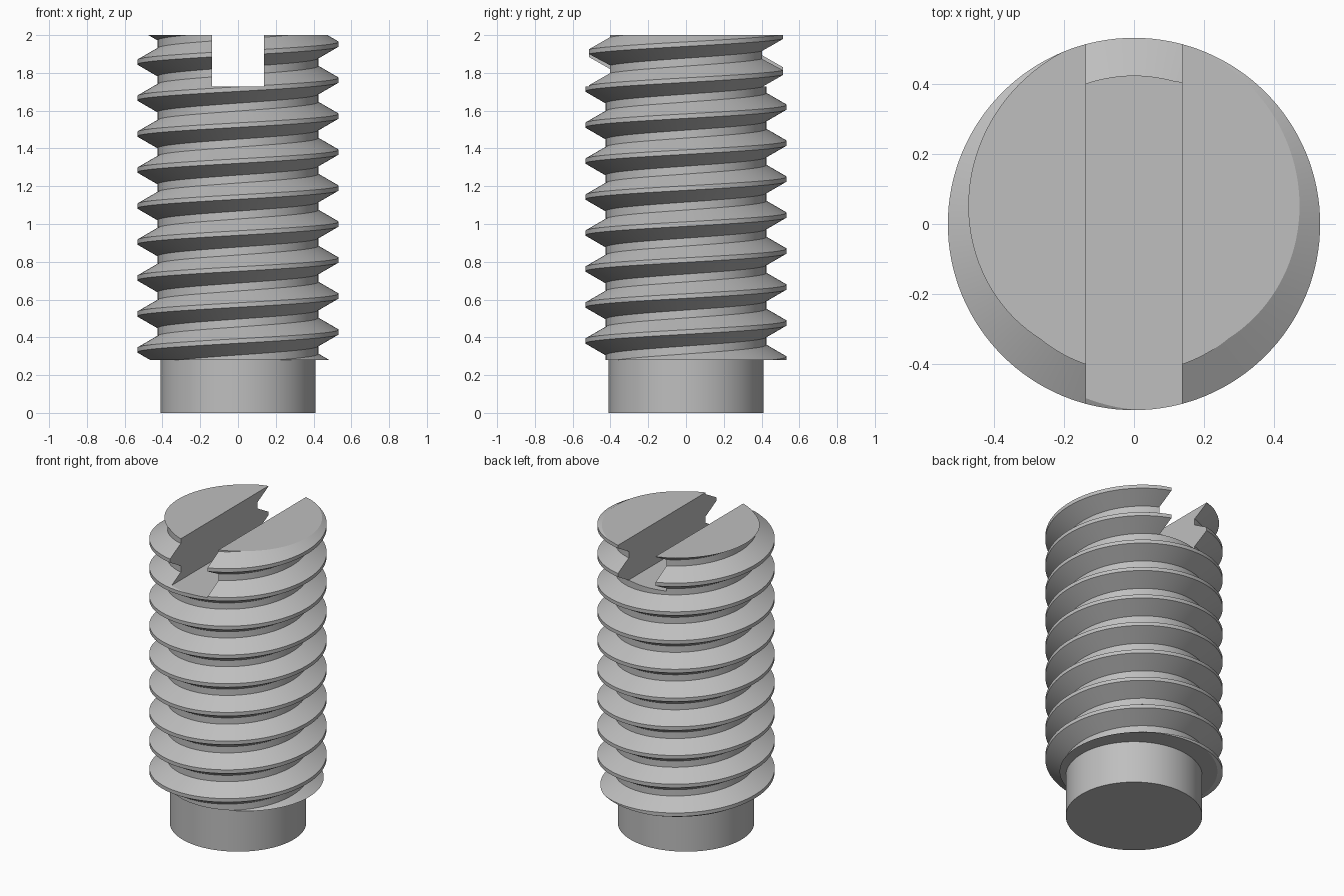
import bpy, bmesh, math

cube = bpy.data.objects.get("Cube")
if cube:
    bpy.data.objects.remove(cube, do_unlink=True)

HEIGHT, SHOULDER = 2.0, 0.28
CREST_R, ROOT_R, TIP_R = 0.533, 0.425, 0.41
PITCH, STEPS = 0.1905, 128
SLOT_HALF, SLOT_FLOOR = 0.138, 1.727

steel = bpy.data.materials.new("grey steel")
steel.use_nodes = True
grey = (0.52, 0.52, 0.52, 1)
steel.diffuse_color = grey
steel.node_tree.nodes["Principled BSDF"].inputs["Base Color"].default_value = grey


def finish(obj):
    obj.data.materials.clear()
    obj.data.materials.append(steel)
    bpy.ops.object.select_all(action="DESELECT")
    obj.select_set(True)
    bpy.context.view_layer.objects.active = obj
    bpy.ops.object.shade_smooth_by_angle(angle=math.radians(25))


# Threaded body: a trapezoid profile swept along a right-handed helix
flat = 0.012
flank = flat + (CREST_R - ROOT_R) * math.tan(math.radians(30))
profile = [(ROOT_R, -flank), (CREST_R, -flat), (CREST_R, flat), (ROOT_R, flank)]
start = 0.333 - PITCH * 2.5
turns = 13

bm = bmesh.new()
rings = []
for i in range(STEPS * turns + 1):
    a = math.tau * i / STEPS
    z = start + PITCH * i / STEPS
    rings.append([bm.verts.new((r * math.cos(a), r * math.sin(a), z + dz))
                  for r, dz in profile])
for i in range(STEPS * turns):
    here, after = rings[i], rings[i + 1]
    for j in range(3):
        bm.faces.new((here[j], after[j], after[j + 1], here[j + 1]))
    if i + STEPS < STEPS * turns:
        bm.faces.new((here[3], after[3], rings[i + STEPS + 1][0], rings[i + STEPS][0]))

# Trim both ends flat and cap them
for z, side in ((SHOULDER, -1), (HEIGHT, 1)):
    bmesh.ops.bisect_plane(bm, geom=bm.verts[:] + bm.edges[:] + bm.faces[:],
                           plane_co=(0, 0, z), plane_no=(0, 0, side),
                           clear_outer=True)
bmesh.ops.holes_fill(bm, edges=[e for e in bm.edges if e.is_boundary], sides=0)
bmesh.ops.recalc_face_normals(bm, faces=bm.faces)
mesh = bpy.data.meshes.new("threaded_body")
bm.to_mesh(mesh)
bm.free()
body = bpy.data.objects.new("threaded_body", mesh)
bpy.context.collection.objects.link(body)

# Screwdriver slot across the top
bpy.ops.mesh.primitive_cube_add(size=1, location=(0, 0, SLOT_FLOOR + 0.5))
cutter = bpy.context.object
cutter.name = "slot_cutter"
cutter.scale = (SLOT_HALF * 2, 2, 1)
cutter.hide_render = True
bpy.context.view_layer.update()
cut = body.modifiers.new("slot", "BOOLEAN")
cut.operation = "DIFFERENCE"
cut.solver = "EXACT"
cut.object = cutter
bpy.context.view_layer.objects.active = body
bpy.ops.object.modifier_apply(modifier=cut.name)
bpy.data.objects.remove(cutter, do_unlink=True)
finish(body)

# Plain cylindrical tip
bpy.ops.mesh.primitive_cylinder_add(vertices=STEPS, radius=TIP_R, depth=SHOULDER,
                                    location=(0, 0, SHOULDER / 2))
tip = bpy.context.object
tip.name = "plain_tip"
finish(tip)
